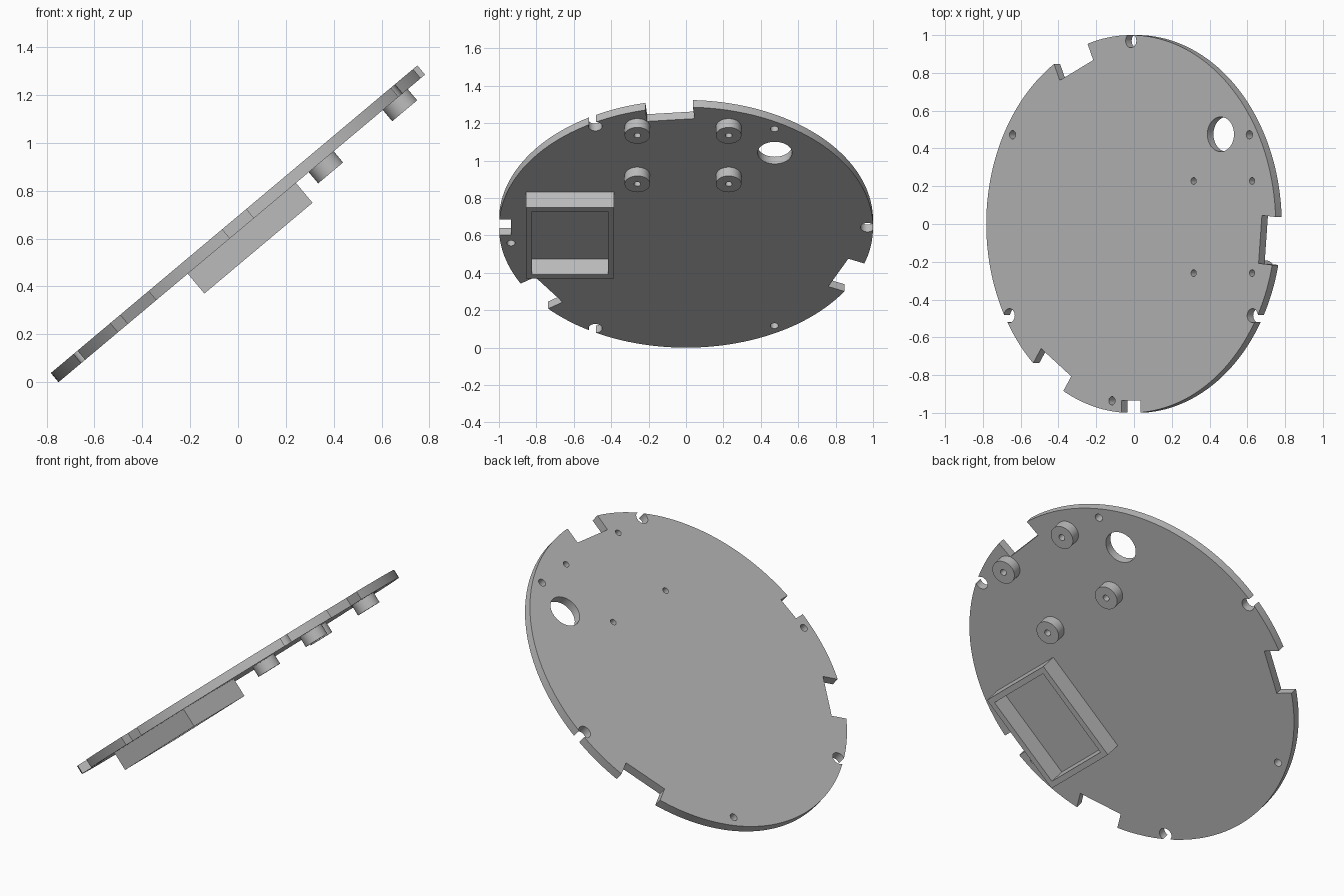
import bpy
import bmesh
from math import radians, sin, cos
from mathutils import Matrix, Vector

if "Cube" in bpy.data.objects:
    bpy.data.objects.remove(bpy.data.objects["Cube"], do_unlink=True)

TILT = radians(40)
HALF = 0.025          # half the plate thickness
POST_END = -0.086     # underside of the standoffs
BOX_END = -0.133      # underside of the battery box
PLACE = (Matrix.Translation((0, 0, sin(TILT) + HALF * cos(TILT)))
         @ Matrix.Rotation(-TILT, 4, 'Y'))

grey = bpy.data.materials.new("plain_grey")
grey.use_nodes = True
colour = (0.5, 0.5, 0.5, 1)
grey.diffuse_color = colour
grey.node_tree.nodes["Principled BSDF"].inputs["Base Color"].default_value = colour


def make(name, bm):
    mesh = bpy.data.meshes.new(name)
    bm.to_mesh(mesh)
    bm.free()
    mesh.materials.append(grey)
    ob = bpy.data.objects.new(name, mesh)
    bpy.context.collection.objects.link(ob)
    return ob


def add_cylinder(bm, x, y, r, z0, z1, seg=32):
    bmesh.ops.create_cone(bm, cap_ends=True, segments=seg, radius1=r, radius2=r, depth=z1 - z0,
                          matrix=Matrix.Translation((x, y, (z0 + z1) / 2)))


def add_box(bm, centre, size, turn=0):
    bmesh.ops.create_cube(bm, size=1, matrix=Matrix.Rotation(turn, 4, 'Z')
                          @ Matrix.Translation(centre) @ Matrix.Diagonal((*size, 1)))


def cut(ob, cutter):
    """Subtract the cutter and bake the result into the mesh."""
    mod = ob.modifiers.new("cut", 'BOOLEAN')
    mod.operation, mod.solver, mod.object = 'DIFFERENCE', 'EXACT', cutter
    graph = bpy.context.evaluated_depsgraph_get()
    mesh = bpy.data.meshes.new_from_object(ob.evaluated_get(graph))
    ob.modifiers.clear()
    ob.data = mesh


def finish(ob):
    """Tilt the part into place and shade it."""
    ob.data.transform(PLACE)
    bpy.ops.object.select_all(action='DESELECT')
    ob.select_set(True)
    bpy.context.view_layer.objects.active = ob
    bpy.ops.object.shade_smooth_by_angle(angle=radians(30))


def polar(r, degrees):
    return r * cos(radians(degrees)), r * sin(radians(degrees))


# Everything that passes through the plate
posts = [(x, y) for x in (0.433, 0.837) for y in (0.228, -0.26)]
bm = bmesh.new()
for x, y in posts:
    add_cylinder(bm, x, y, 0.018, -0.3, 0.3, 24)
for angle in (30, 150, 262):                     # small screw holes
    add_cylinder(bm, *polar(0.945, angle), 0.022, -0.3, 0.3, 24)
for angle in (90, 210, 330):                     # round edge notches
    add_cylinder(bm, *polar(0.97, angle), 0.037, -0.3, 0.3)
for angle in (-5.2, 114.8, 234.8):               # wide edge notches
    add_box(bm, (1.097, 0, 0), (0.4, 0.255, 0.6), radians(angle))
add_box(bm, (0, -1.035, 0), (0.13, 0.2, 0.6))    # square edge slot
add_cylinder(bm, 0.62, 0.475, 0.092, -0.3, 0.3, 48)  # cable hole
hole_cutter = make("hole_cutter", bm)
hole_cutter.hide_render = True

# Round plate
bm = bmesh.new()
add_cylinder(bm, 0, 0, 1, -HALF, HALF, 160)
plate = make("round_plate", bm)
cut(plate, hole_cutter)
finish(plate)

# Standoffs under the plate
for i, (x, y) in enumerate(posts):
    bm = bmesh.new()
    add_cylinder(bm, x, y, 0.068, POST_END, -HALF, 48)
    post = make(f"standoff_{i + 1}", bm)
    bm = bmesh.new()
    add_cylinder(bm, x, y, 0.018, -0.3, 0.3, 24)
    bore = make("bore_cutter", bm)
    cut(post, bore)
    bpy.data.objects.remove(bore, do_unlink=True)
    finish(post)

# Open battery box frame
depth = -HALF - BOX_END
middle = Vector((0, -0.62, (BOX_END - HALF) / 2))
bm = bmesh.new()
add_box(bm, middle, (0.59, 0.47, depth))
frame = make("battery_box", bm)
bm = bmesh.new()
add_box(bm, middle, (0.525, 0.405, depth * 3))
pocket = make("pocket_cutter", bm)
cut(frame, pocket)
bpy.data.objects.remove(pocket, do_unlink=True)
finish(frame)

bpy.data.objects.remove(hole_cutter, do_unlink=True)
